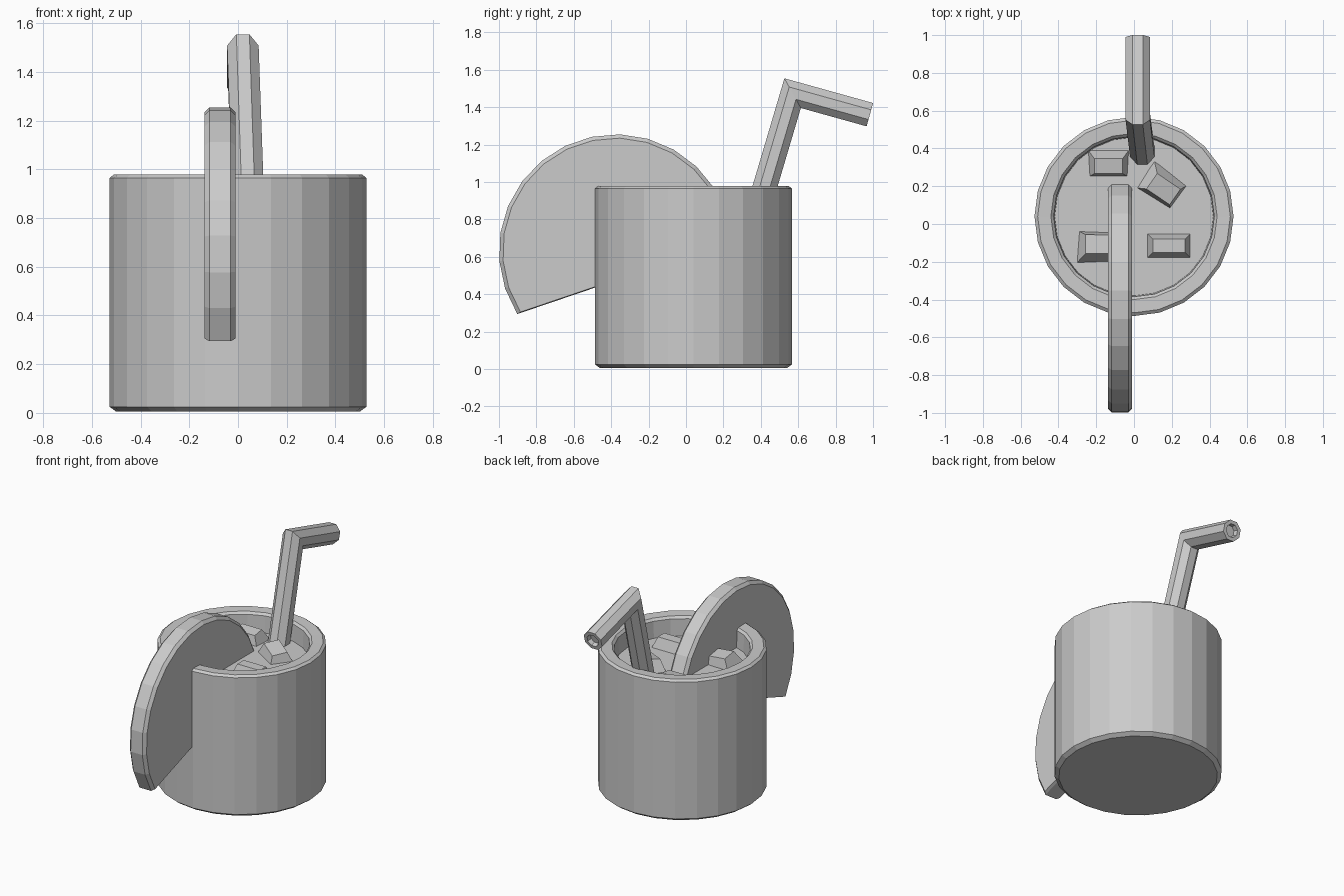
import bpy, bmesh, math
from mathutils import Vector, Matrix

if "Cube" in bpy.data.objects:
    bpy.data.objects.remove(bpy.data.objects["Cube"])


def finish(name, bm):
    bmesh.ops.recalc_face_normals(bm, faces=bm.faces)
    mesh = bpy.data.meshes.new(name)
    bm.to_mesh(mesh)
    bm.free()
    obj = bpy.data.objects.new(name, mesh)
    bpy.context.collection.objects.link(obj)
    return obj


def loft(name, rings):
    """Join rings of equal point count with quads and cap both ends."""
    bm = bmesh.new()
    loops = [[bm.verts.new(p) for p in ring] for ring in rings]
    n = len(loops[0])
    for a, b in zip(loops, loops[1:]):
        for i in range(n):
            j = (i + 1) % n
            bm.faces.new((a[i], a[j], b[j], b[i]))
    bm.faces.new(loops[0][::-1])
    bm.faces.new(loops[-1])
    return finish(name, bm)


def circle(n, offset=0.0):
    return [(math.cos(2 * math.pi * (i + offset) / n),
             math.sin(2 * math.pi * (i + offset) / n)) for i in range(n)]


# Cup with thick rim; the recess floor is the drink surface
profile = [(0.50, 0.005), (0.527, 0.025), (0.527, 0.965), (0.51, 0.978),
           (0.44, 0.975), (0.425, 0.96), (0.42, 0.845)]
loft("cup_and_drink", [[(r * c, 0.04 + r * s, z) for c, s in circle(24)]
                       for r, z in profile])

# Fruit slice: disc cut by a sloping chord, hooked over the front rim
cy, cz, radius = -0.375, 0.63, 0.625
start, end = math.radians(5), math.radians(212.5)
steps = 15


def slice_outline(x, r):
    angles = [start + (end - start) * i / steps for i in range(steps + 1)]
    return [(x, cy + r * math.cos(a), cz + r * math.sin(a)) for a in angles]


loft("fruit_slice", [slice_outline(-0.137, radius - 0.02),
                     slice_outline(-0.118, radius),
                     slice_outline(-0.03, radius),
                     slice_outline(-0.011, radius - 0.02)])

# Bent straw: octagonal tube with a mitred elbow and dimpled tip
path = [Vector((0.045, 0.37, 0.80)), Vector((0.02, 0.57, 1.475)),
        Vector((0.02, 0.983, 1.36))]
d1 = (path[1] - path[0]).normalized()
d2 = (path[2] - path[1]).normalized()
mid = (d1 + d2).normalized()


def straw_ring(center, direction, r, stretch=1.0):
    side = Vector((1, 0, 0))
    up = side.cross(direction).normalized()
    return [center + r * (c * side + s * stretch * up) for c, s in circle(8, 0.5)]


loft("straw", [straw_ring(path[0], d1, 0.07),
               straw_ring(path[1], mid, 0.07, 1 / mid.dot(d1)),
               straw_ring(path[2], d2, 0.07),
               straw_ring(path[2], d2, 0.045),
               straw_ring(path[2] - d2 * 0.03, d2, 0.04)])

# Ice cubes: tapered blocks poking out of the drink at slight tilts
ice = [((-0.135, 0.32), (0.22, 0.15), 0, (0.15, 0.0)),
       ((0.15, 0.20), (0.22, 0.17), -35, (0.1, 0.15)),
       ((-0.20, -0.12), (0.20, 0.17), 0, (-0.15, 0.1)),
       ((0.185, -0.115), (0.24, 0.14), 0, (0.0, 0.0))]
for i, ((x, y), (w, d), turn, (tx, ty)) in enumerate(ice, 1):
    place = (Matrix.Translation((x, y, 0.825))
             @ Matrix.Rotation(math.radians(turn), 4, 'Z')
             @ Matrix.Rotation(tx, 4, 'X') @ Matrix.Rotation(ty, 4, 'Y'))
    corners = [(-1, -1), (1, -1), (1, 1), (-1, 1)]
    loft(f"ice_cube_{i}",
         [[place @ Vector((a * (w / 2 - inset), b * (d / 2 - inset), z))
           for a, b in corners] for inset, z in ((0, 0), (0.035, 0.09))])
